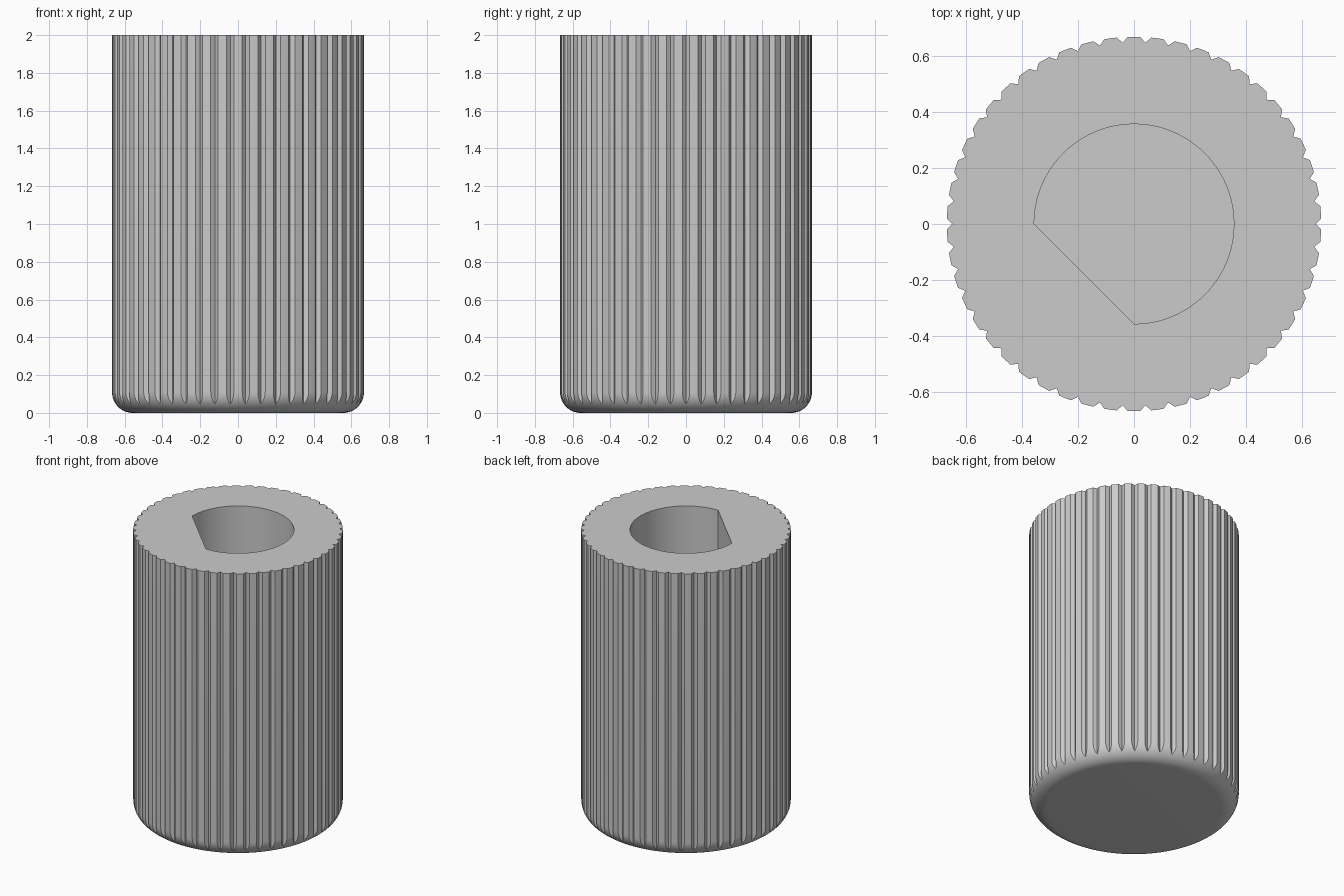
import bpy, bmesh, math
from mathutils import Matrix, Vector

cube = bpy.data.objects.get("Cube")
if cube:
    bpy.data.objects.remove(cube)

HEIGHT, RADIUS, FILLET = 2.0, 0.667, 0.11
TEETH, GROOVE = 50, 0.02
BORE, BORE_FLOOR = 0.356, 0.4

grey = bpy.data.materials.new("plain_grey")
grey.use_nodes = True
colour = (0.6, 0.6, 0.6, 1)
grey.diffuse_color = colour
grey.node_tree.nodes["Principled BSDF"].inputs["Base Color"].default_value = colour


def finish(name, bm):
    bmesh.ops.recalc_face_normals(bm, faces=bm.faces)
    mesh = bpy.data.meshes.new(name)
    bm.to_mesh(mesh)
    bm.free()
    mesh.materials.append(grey)
    obj = bpy.data.objects.new(name, mesh)
    bpy.context.collection.objects.link(obj)
    return obj


def add_prism(bm, outline, z0, z1):
    low = [bm.verts.new((x, y, z0)) for x, y in outline]
    high = [bm.verts.new((x, y, z1)) for x, y in outline]
    bm.faces.new(low[::-1])
    bm.faces.new(high)
    n = len(outline)
    for i in range(n):
        j = (i + 1) % n
        bm.faces.new((low[i], low[j], high[j], high[i]))


def polar(r, a):
    return (r * math.cos(a), r * math.sin(a))


# Knob body: lathed cylinder with a rounded bottom edge
segments = TEETH * 4
arc = [i * math.pi / 2 / 12 for i in range(13)]
profile = [(RADIUS - FILLET + FILLET * math.sin(a), FILLET - FILLET * math.cos(a)) for a in arc]
profile.append((RADIUS, HEIGHT))
bm = bmesh.new()
rings = [[bm.verts.new((*polar(r, 2 * math.pi * i / segments), z)) for i in range(segments)]
         for r, z in profile]
for a, b in zip(rings, rings[1:]):
    for i in range(segments):
        j = (i + 1) % segments
        bm.faces.new((a[i], a[j], b[j], b[i]))
bm.faces.new(rings[0][::-1])
bm.faces.new(rings[-1])
knob = finish("knurled_knob", bm)

# Grip grooves: right-angled V cutters around the side
bm = bmesh.new()
for k in range(TEETH):
    a = 2 * math.pi * k / TEETH
    out = Vector(polar(1, a))
    side = Vector((-out.y, out.x))
    tip, wide = out * (RADIUS - GROOVE), out * (RADIUS + 0.01)
    half = side * (GROOVE + 0.01)
    add_prism(bm, [tip, wide - half, wide + half], -0.1, HEIGHT + 0.1)
grooves = finish("groove_cutter", bm)

# D-shaped shaft bore, its flat facing the set screw
bm = bmesh.new()
add_prism(bm, [polar(BORE, -math.pi / 2 + 1.5 * math.pi * i / 72) for i in range(73)],
          BORE_FLOOR, HEIGHT + 0.1)
bore = finish("bore_cutter", bm)

# Set screw hole running diagonally into the flat
bm = bmesh.new()
bmesh.ops.create_cone(bm, cap_ends=True, segments=48, radius1=0.14, radius2=0.14, depth=0.8)
direction = Vector((-1, -1, 0)).normalized()
turn = direction.to_track_quat('Z', 'Y').to_matrix().to_4x4()
bm.transform(Matrix.Translation(direction * 0.55 + Vector((0, 0, 1.67))) @ turn)
screw = finish("screw_hole_cutter", bm)

# Cut everything out, then smooth the round surfaces
bpy.ops.object.select_all(action='DESELECT')
bpy.context.view_layer.objects.active = knob
knob.select_set(True)
for cutter in (grooves, bore, screw):
    mod = knob.modifiers.new(cutter.name, 'BOOLEAN')
    mod.operation = 'DIFFERENCE'
    mod.solver = 'EXACT'
    mod.object = cutter
    bpy.ops.object.modifier_apply(modifier=mod.name)
    bpy.data.objects.remove(cutter)
bpy.ops.object.shade_smooth_by_angle(angle=math.radians(30))
